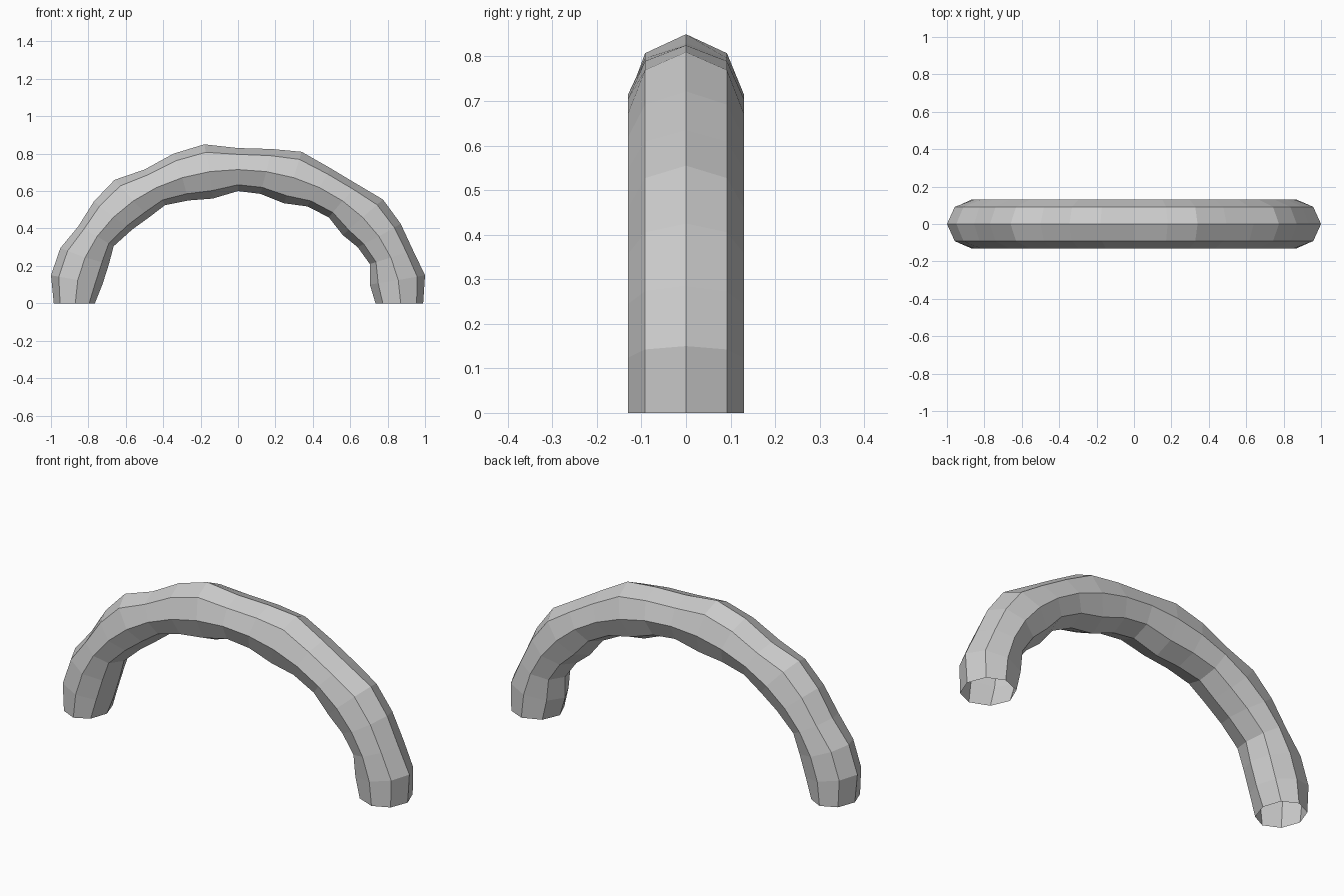
import bpy, bmesh, math

if "Cube" in bpy.data.objects:
    bpy.data.objects.remove(bpy.data.objects["Cube"])

# Front-view outlines (x, z), left foot to right foot, one point per section
OUTER = [(-.985, 0), (-1, .15), (-.95, .295), (-.855, .41), (-.77, .545), (-.66, .66),
         (-.5, .715), (-.345, .8), (-.18, .85), (0, .83), (.18, .825), (.34, .81),
         (.495, .722), (.64, .635), (.775, .555), (.87, .425), (.935, .285), (1, .15), (.99, 0)]
INNER = [(-.765, 0), (-.725, .1), (-.69, .21), (-.665, .305), (-.565, .395), (-.475, .46),
         (-.39, .525), (-.265, .55), (-.135, .56), (0, .6), (.12, .585), (.245, .535),
         (.37, .518), (.485, .46), (.56, .365), (.64, .3), (.705, .21), (.705, .1), (.735, 0)]
SIDES, HALF_DEPTH = 8, .13
RX, RZ = .87, .715

bm = bmesh.new()

# Eight-sided sections swept along an elliptical arch
rings = []
last = len(OUTER) - 1
for i, (outer, inner) in enumerate(zip(OUTER, INNER)):
    a = math.pi * (1 - i / last)
    mx, mz = RX * math.cos(a), RZ * math.sin(a)
    ring = []
    for k in range(SIDES):
        t = 2 * math.pi * k / SIDES
        c = math.cos(t)
        edge = outer if c > 0 else inner
        w = abs(c)
        ring.append(bm.verts.new((mx + (edge[0] - mx) * w,
                                  HALF_DEPTH * math.sin(t),
                                  mz + (edge[1] - mz) * w)))
    rings.append(ring)

# Flat-faced skin, open at both feet
for r0, r1 in zip(rings, rings[1:]):
    for k in range(SIDES):
        n = (k + 1) % SIDES
        bm.faces.new((r0[k], r0[n], r1[n], r1[k]))
bmesh.ops.recalc_face_normals(bm, faces=bm.faces)

mesh = bpy.data.meshes.new("arch_tube")
bm.to_mesh(mesh)
bm.free()
bpy.context.collection.objects.link(bpy.data.objects.new("arch_tube", mesh))
